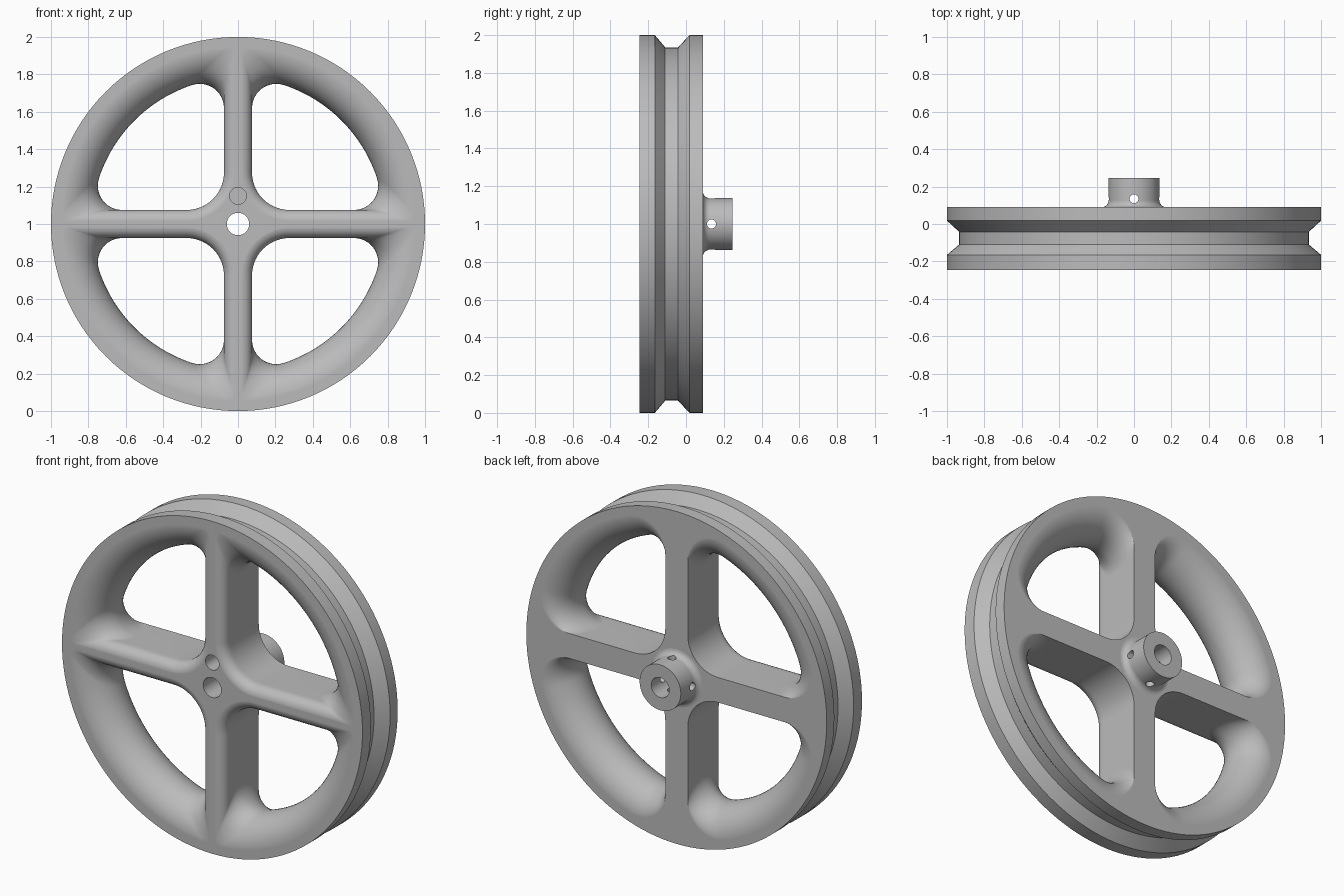
import bpy
import bmesh
from math import sin, cos, pi, atan2, sqrt, radians

cube = bpy.data.objects.get("Cube")
if cube:
    bpy.data.objects.remove(cube)

FRONT, BACK, TIP = -0.245, 0.09, 0.245   # faces along y
MID, HALF = (FRONT + BACK) / 2, (BACK - FRONT) / 2
SPOKE, HUB, CORNER = 0.075, 0.275, 0.13  # spoke half width, hub fillet centre, window corner
RIM_CENTRE = 0.95                        # centre radius of the rounded rim section
SOFT = 0.06                              # rounding of the front spoke edges

metal = bpy.data.materials.new("grey metal")
metal.use_nodes = True
grey = (0.5, 0.5, 0.5, 1)
metal.diffuse_color = grey
metal.node_tree.nodes["Principled BSDF"].inputs["Base Color"].default_value = grey


def loft(name, rings):
    """Closed skin through rings of equal point count."""
    bm = bmesh.new()
    loops = [[bm.verts.new(p) for p in ring] for ring in rings]
    n = len(loops[0])
    for a, b in zip(loops, loops[1:]):
        for i in range(n):
            j = (i + 1) % n
            bm.faces.new((a[i], a[j], b[j], b[i]))
    bm.faces.new(loops[0])
    bm.faces.new(loops[-1])
    bmesh.ops.recalc_face_normals(bm, faces=bm.faces)
    mesh = bpy.data.meshes.new(name)
    bm.to_mesh(mesh)
    bm.free()
    mesh.materials.append(metal)
    obj = bpy.data.objects.new(name, mesh)
    bpy.context.collection.objects.link(obj)
    return obj


def lathe(name, profile, steps=96, z=1.0):
    """Solid of revolution about the y direction, profile = (radius, y)."""
    turn = [2 * pi * i / steps for i in range(steps)]
    return loft(name, [[(r * cos(a), y, z + r * sin(a)) for a in turn] for r, y in profile])


def arc(cx, cz, r, start, end, n):
    return [(cx + r * cos(start + (end - start) * i / n),
             cz + r * sin(start + (end - start) * i / n)) for i in range(n + 1)]


def window_outline(s, rim, c):
    """Rounded quarter opening between two spokes."""
    far = sqrt((rim - c) ** 2 - (s + c) ** 2)
    phi = atan2(s + c, far)
    return (arc(HUB, HUB, HUB - s, pi, 1.5 * pi, 14)
            + arc(far, s + c, c, -pi / 2, phi, 12)
            + arc(0, 0, rim, phi, pi / 2 - phi, 24)[1:-1]
            + arc(s + c, far, c, pi / 2 - phi, pi, 12))


def window_cutter(quarter):
    ca, sa = cos(quarter * pi / 2), sin(quarter * pi / 2)
    rings, steps = [], 26
    for i in range(steps + 1):
        a = -pi / 2 + pi * i / steps
        y = MID + HALF * 1.001 * sin(a)
        grow = 1 - cos(a)
        t = min(1, max(0, (FRONT + SOFT - y) / SOFT))
        s = SPOKE - SOFT * (1 - sqrt(1 - t * t))
        c = CORNER + (0.05 if a > 0 else -0.1) * grow
        outline = window_outline(s, RIM_CENTRE - HALF * cos(a), c)
        rings.append([(u * ca - v * sa, y, 1 + u * sa + v * ca) for u, v in outline])
    # run the ends clear of both faces
    rings.insert(0, [(x, y - 0.05, z) for x, y, z in rings[0]])
    rings.append([(x, y + 0.05, z) for x, y, z in rings[-1]])
    return loft("window_cutter", rings)


def cut(target, cutters):
    bpy.context.view_layer.objects.active = target
    for cutter in cutters:
        mod = target.modifiers.new("cut", "BOOLEAN")
        mod.operation = "DIFFERENCE"
        mod.solver = "EXACT"
        mod.object = cutter
        bpy.ops.object.modifier_apply(modifier=mod.name)
        bpy.data.objects.remove(cutter)


def finish(obj):
    bpy.ops.object.select_all(action="DESELECT")
    obj.select_set(True)
    bpy.context.view_layer.objects.active = obj
    bpy.ops.object.shade_smooth_by_angle(angle=radians(30))
    mod = obj.modifiers.new("even shading", "WEIGHTED_NORMAL")
    mod.keep_sharp = True


def bore():
    return lathe("bore_cutter", [(0.06, -0.4), (0.06, 0.4)], 40)


# Wheel with outer groove, four windows, bore and a blind hole above it
wheel = lathe("grooved_wheel", [(1, FRONT), (1, -0.165), (0.935, -0.11),
                                (0.935, -0.042), (1, 0.018), (1, BACK)], 128)
blind_hole = lathe("blind_hole_cutter", [(0.045, -0.4), (0.045, FRONT + 0.1)], 32, 1.15)
cut(wheel, [window_cutter(q) for q in range(4)] + [bore(), blind_hole])
finish(wheel)

# Rear boss with filleted foot and crossed set screw holes
foot = [(0.172 - 0.035 * sin(b), BACK + 0.035 * (1 - cos(b)))
        for b in (pi / 2 * i / 6 for i in range(7))]
boss = lathe("rear_boss", [(0.172, BACK - 0.01)] + foot + [(0.137, TIP)], 64)
screw_holes = []
for rotation in ((0, 0, 0), (0, pi / 2, 0)):
    bpy.ops.mesh.primitive_cylinder_add(vertices=24, radius=0.024, depth=0.6,
                                        location=(0, 0.135, 1), rotation=rotation)
    screw_holes.append(bpy.context.object)
cut(boss, [bore()] + screw_holes)
finish(boss)
